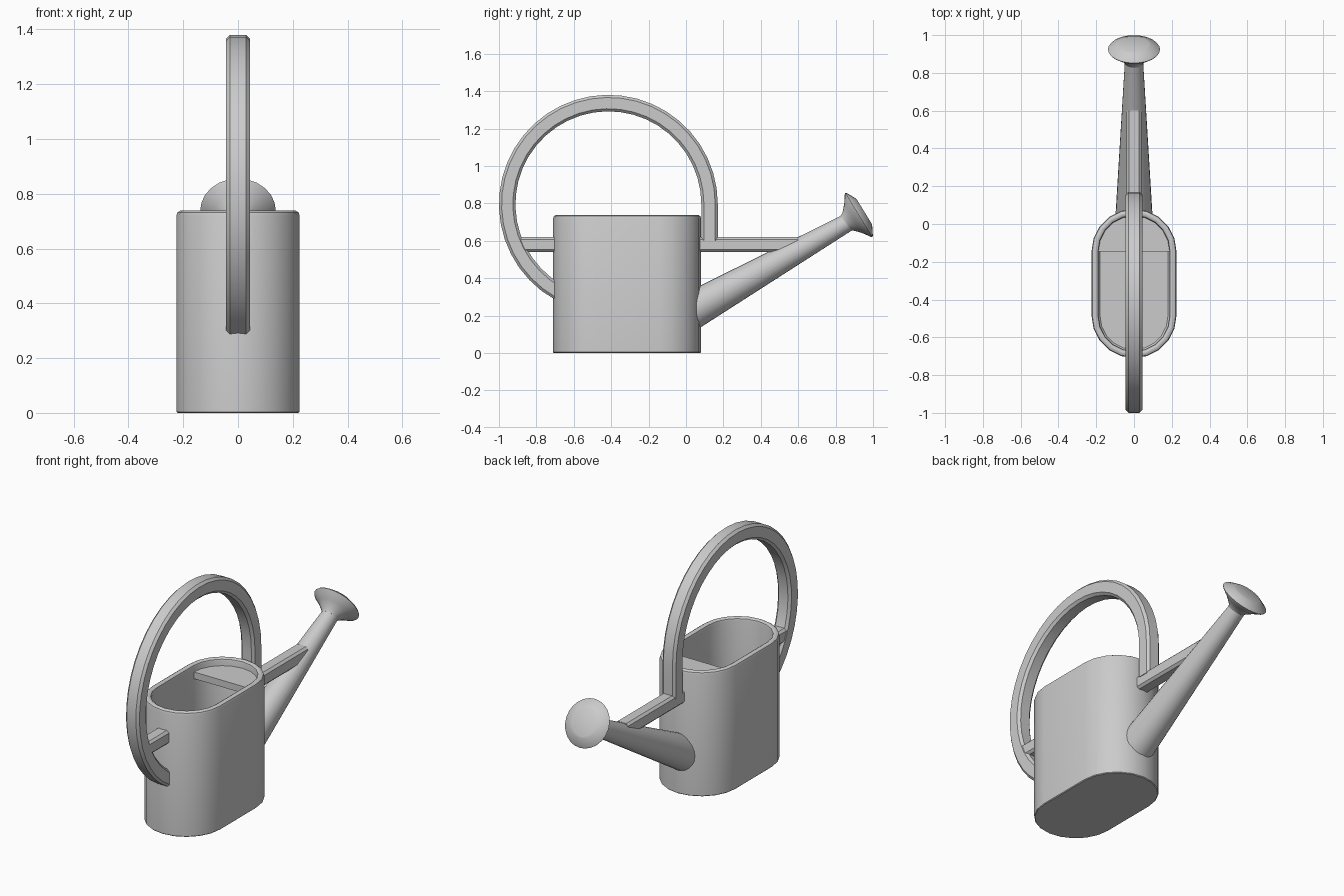
import bpy, bmesh, math

if "Cube" in bpy.data.objects:
    bpy.data.objects.remove(bpy.data.objects["Cube"])

def loft(name, rings, cap_start=True, cap_end=True, smooth=True):
    """Skin a list of equal-length closed rings of points."""
    bm = bmesh.new()
    loops = [[bm.verts.new(p) for p in ring] for ring in rings]
    n = len(loops[0])
    for a, b in zip(loops, loops[1:]):
        for i in range(n):
            j = (i + 1) % n
            bm.faces.new((a[i], a[j], b[j], b[i]))
    if cap_start:
        bm.faces.new(loops[0][::-1])
    if cap_end:
        bm.faces.new(loops[-1])
    bmesh.ops.recalc_face_normals(bm, faces=bm.faces)
    mesh = bpy.data.meshes.new(name)
    bm.to_mesh(mesh)
    bm.free()
    ob = bpy.data.objects.new(name, mesh)
    bpy.context.collection.objects.link(ob)
    if smooth:
        bpy.ops.object.select_all(action='DESELECT')
        bpy.context.view_layer.objects.active = ob
        ob.select_set(True)
        bpy.ops.object.shade_smooth_by_angle(angle=math.radians(35))
    return ob

# Body outline: two half circles joined by straight sides
R, Y_FRONT, Y_BACK, SEG = 0.225, -0.485, -0.145, 10

def arc(cy, r, start, z):
    return [(r * math.cos(start + math.pi * i / SEG),
             cy + r * math.sin(start + math.pi * i / SEG), z) for i in range(SEG + 1)]

def stadium(inset, z):
    r = R - inset
    return arc(Y_BACK, r, 0, z) + arc(Y_FRONT, r, math.pi, z)

# Hollow body with a rounded rim
loft("body", [stadium(*p) for p in (
    (0.004, 0), (0, 0.004), (0, 0.72), (0.004, 0.732), (0.014, 0.738),
    (0.024, 0.738), (0.034, 0.732), (0.037, 0.72), (0.037, 0.04), (0.045, 0.03))])

# Half cover inside the opening
loft("half_cover", [arc(Y_BACK, R - 0.034, 0, z) for z in (0.655, 0.695)])

# Shared bevelled square section for handle and braces
H, B = 0.044, 0.014
C = H - B
SECTION = [(H, C), (C, H), (-C, H), (-H, C), (-H, -C), (-C, -H), (C, -H), (H, -C)]

# Large round handle
CY, CZ, RM = -0.415, 0.795, 0.541
rings = [[(x, CY + RM + u, z) for u, x in SECTION] for z in (0.60, 0.70)]
N = 28
for i in range(N + 1):
    a = math.radians(232 * i / N)
    rings.append([(x, CY + (RM + u) * math.cos(a), CZ + (RM + u) * math.sin(a))
                  for u, x in SECTION])
end_y = -0.695
rings.append([(x, end_y, CZ - math.sqrt((RM + u) ** 2 - (end_y - CY) ** 2))
              for u, x in SECTION])
loft("handle", rings)

# Horizontal braces to the handle and the spout
for name, y0, y1 in (("handle_brace", -0.90, -0.695), ("spout_brace", 0.065, 0.60)):
    loft(name, [[(x * 0.92, y, 0.58 + u * 0.92) for u, x in SECTION] for y in (y0, y1)])

# Tilted circles for spout and rose
def disc(cy, cz, r, ang, n=24):
    return [(r * math.cos(t), cy - r * math.sin(t) * math.sin(ang),
             cz + r * math.sin(t) * math.cos(ang))
            for t in (2 * math.pi * i / n for i in range(n))]

# Tapered spout, its base following the curved wall
A = math.radians(29.7)
base = []
for x, y, z in disc(0.08, 0.25, 0.098, A):
    wall = Y_BACK + math.sqrt(R * R - x * x) - 0.012
    base.append((x, wall, z + (wall - y) * math.tan(A)))
loft("spout", [base, disc(0.865, 0.698, 0.048, A)])

# Sprinkler rose
A2 = math.radians(31.5)
dy, dz = math.cos(A2), math.sin(A2)
profile = [(-0.085, 0.047), (-0.07, 0.054), (-0.035, 0.092), (-0.006, 0.134),
           (0.0, 0.138), (0.006, 0.134), (0.030, 0.088), (0.034, 0.078)]
loft("rose", [disc(0.924 + d * dy, 0.738 + d * dz, r, A2) for d, r in profile])
